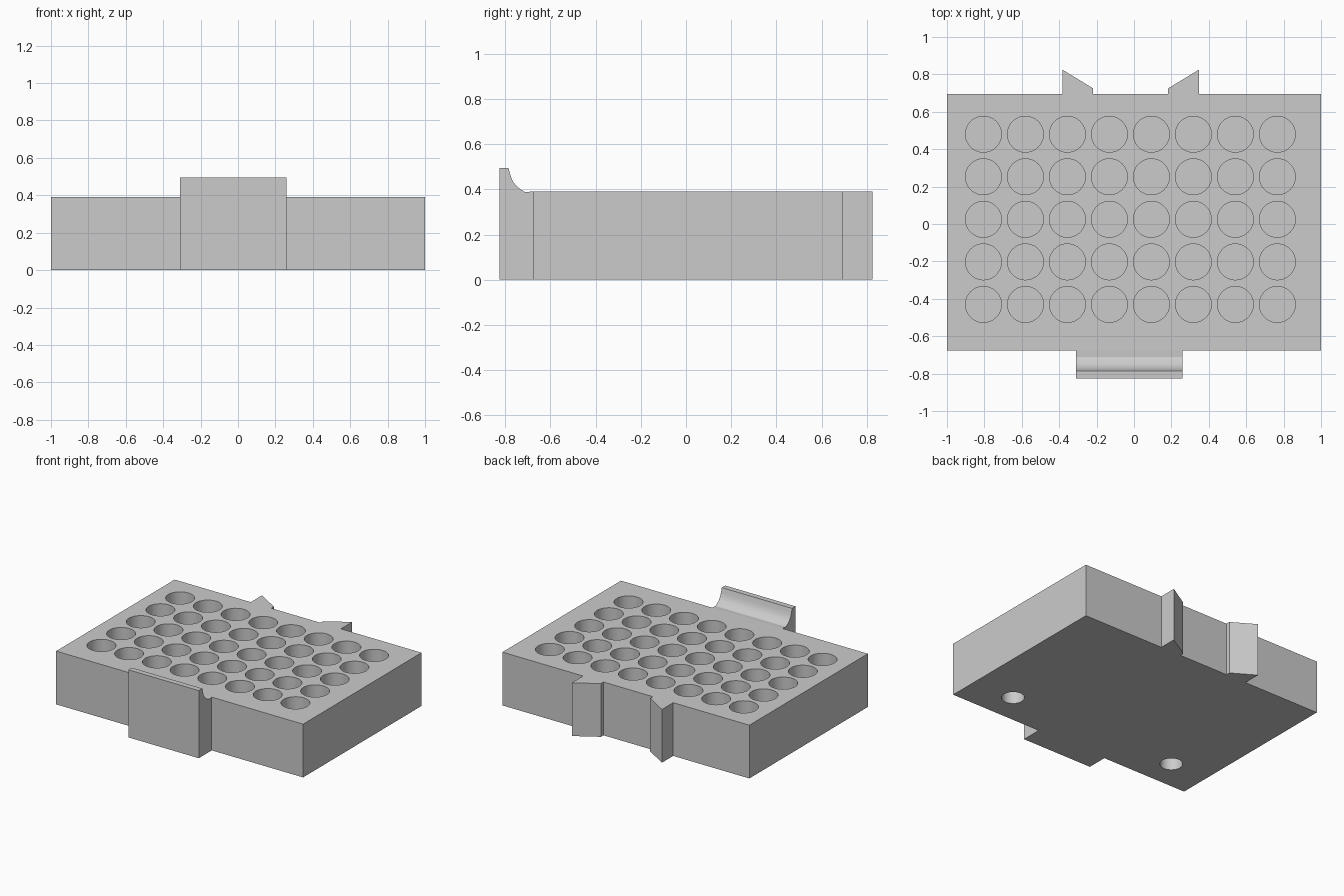
import bpy
import bmesh
from mathutils import Matrix, Vector
from math import radians

if "Cube" in bpy.data.objects:
    bpy.data.objects.remove(bpy.data.objects["Cube"])

HEIGHT = 0.39
FRONT, BACK = -0.675, 0.695

grey = bpy.data.materials.new("light_grey_plastic")
grey.use_nodes = True
colour = (0.6, 0.6, 0.6, 1)
grey.diffuse_color = colour
grey.node_tree.nodes["Principled BSDF"].inputs["Base Color"].default_value = colour


def make_object(name, bm):
    bmesh.ops.recalc_face_normals(bm, faces=bm.faces)
    mesh = bpy.data.meshes.new(name)
    bm.to_mesh(mesh)
    bm.free()
    mesh.materials.append(grey)
    obj = bpy.data.objects.new(name, mesh)
    bpy.context.collection.objects.link(obj)
    return obj


def prism(name, profile, direction):
    """Extrude a closed outline of 3D points along a direction."""
    bm = bmesh.new()
    face = bm.faces.new([bm.verts.new(p) for p in profile])
    extruded = bmesh.ops.extrude_face_region(bm, geom=[face])
    moved = [v for v in extruded["geom"] if isinstance(v, bmesh.types.BMVert)]
    bmesh.ops.translate(bm, verts=moved, vec=Vector(direction))
    return make_object(name, bm)


def add_cylinder(bm, x, y, low, high, radius):
    bmesh.ops.create_cone(bm, cap_ends=True, segments=48, radius1=radius, radius2=radius,
                          depth=high - low,
                          matrix=Matrix.Translation((x, y, (low + high) / 2)))


def smooth(obj, angle):
    bpy.ops.object.select_all(action="DESELECT")
    obj.select_set(True)
    bpy.context.view_layer.objects.active = obj
    bpy.ops.object.shade_smooth_by_angle(angle=radians(angle))


# Rack block
block = prism("rack_block", [(-1, FRONT, 0), (1, FRONT, 0), (1, BACK, 0), (-1, BACK, 0)],
              (0, 0, HEIGHT))

# Grid of blind wells in the top, two magnet sockets in the underside
cutters = bmesh.new()
for column in range(8):
    for row in range(5):
        add_cylinder(cutters, -0.805 + column * 0.2245, 0.48 - row * 0.2275,
                     0.14, HEIGHT + 0.1, 0.096)
for x in (-0.7, 0.67):
    add_cylinder(cutters, x, -0.45, -0.1, 0.1, 0.076)
cutter = make_object("hole_cutter", cutters)
cutter.hide_render = True

cut = block.modifiers.new("holes", "BOOLEAN")
cut.operation = "DIFFERENCE"
cut.solver = "EXACT"
cut.object = cutter
bpy.context.view_layer.objects.active = block
bpy.ops.object.modifier_apply(modifier=cut.name)
bpy.data.objects.remove(cutter)
smooth(block, 30)

# Mirrored pair of wedge prongs on the back
for name, side in (("right_prong", -1), ("left_prong", 1)):
    outline = [(0.2, BACK), (0.365, BACK), (0.365, 0.825), (0.2, 0.725)]
    prism(name, [(side * x - 0.018, y, 0) for x, y in outline], (0, 0, HEIGHT))

# Front grip with a raised, hollowed lip
lip = [(FRONT, 0), (FRONT, HEIGHT), (-0.712, 0.388), (-0.732, 0.4), (-0.752, 0.417),
       (-0.767, 0.437), (-0.777, 0.465), (-0.785, 0.495), (-0.825, 0.495), (-0.825, 0)]
grip = prism("front_grip", [(-0.31, y, z) for y, z in lip], (0.57, 0, 0))
smooth(grip, 28)
